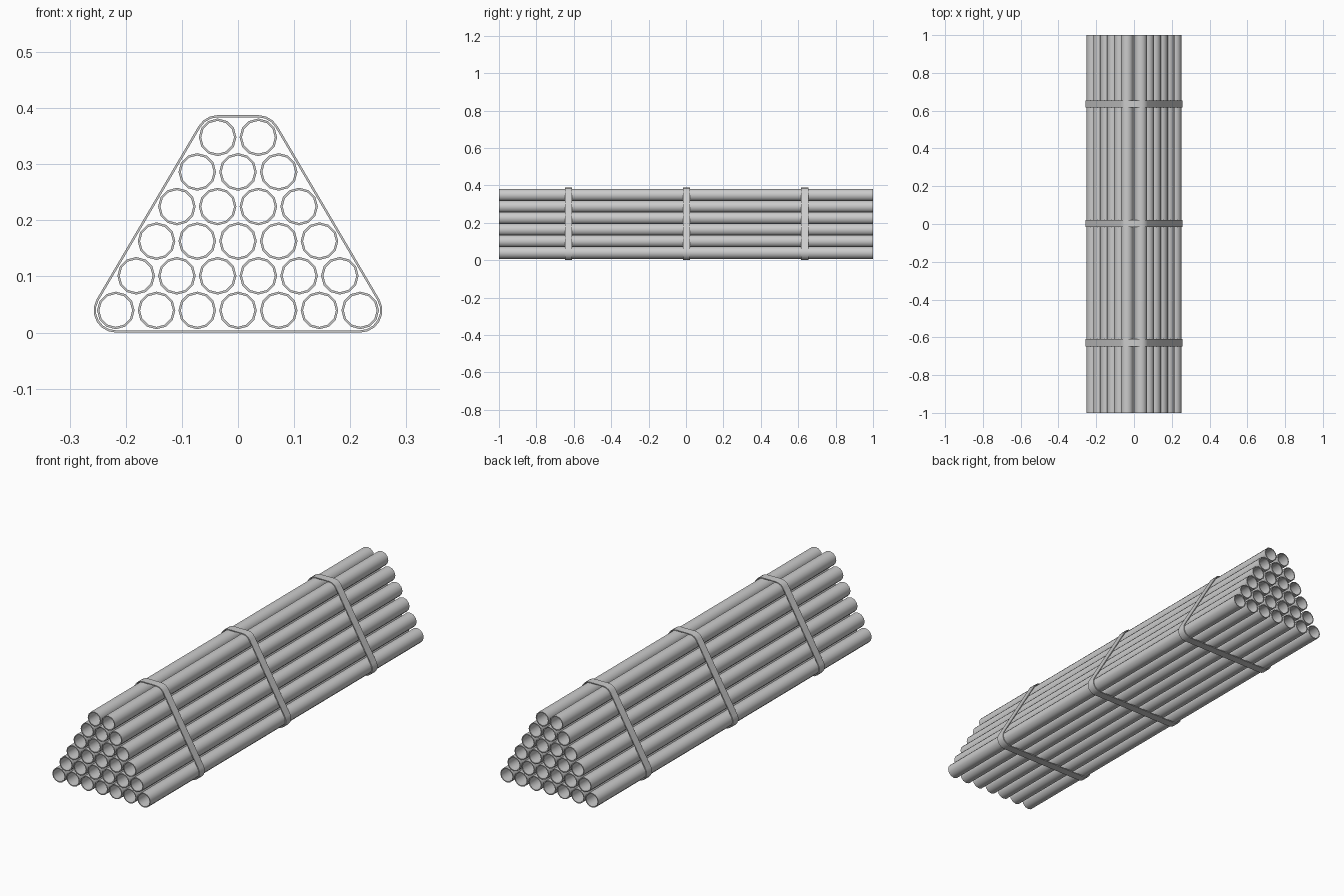
import bpy, bmesh
from math import sin, cos, pi, radians

if "Cube" in bpy.data.objects:
    bpy.data.objects.remove(bpy.data.objects["Cube"])

SPACING, ROW_H, BASE_Z = 0.0726, 0.0617, 0.041
ROWS = [7, 6, 5, 4, 3, 2]


def loop_tube(name, outer, inner, y0, y1):
    """Hollow ring/tube: matching outer and inner (x, z) loops extruded along y."""
    bm = bmesh.new()
    rings = [[bm.verts.new((x, y, z)) for x, z in pts]
             for pts, y in ((outer, y0), (outer, y1), (inner, y1), (inner, y0))]
    n = len(outer)
    for k in range(4):
        a, b = rings[k], rings[(k + 1) % 4]
        for i in range(n):
            j = (i + 1) % n
            bm.faces.new((a[i], a[j], b[j], b[i]))
    bmesh.ops.recalc_face_normals(bm, faces=bm.faces)
    me = bpy.data.meshes.new(name)
    bm.to_mesh(me)
    bm.free()
    ob = bpy.data.objects.new(name, me)
    bpy.context.collection.objects.link(ob)
    bpy.ops.object.select_all(action='DESELECT')
    ob.select_set(True)
    bpy.context.view_layer.objects.active = ob
    bpy.ops.object.shade_smooth_by_angle(angle=radians(40))
    return ob


def circle(r, n=12):
    return [(r * cos(2 * pi * i / n), r * sin(2 * pi * i / n)) for i in range(n)]


def strap_loop(r):
    """Rounded trapezoid wrapped around the four corner pipes."""
    top_z = BASE_Z + ROW_H * (len(ROWS) - 1)
    bx, tx = SPACING * (ROWS[0] - 1) / 2, SPACING * (ROWS[-1] - 1) / 2
    corners = [(bx, BASE_Z, -90, 30, 6), (tx, top_z, 30, 90, 3),
               (-tx, top_z, 90, 150, 3), (-bx, BASE_Z, 150, 270, 6)]
    pts = []
    for cx, cz, a0, a1, n in corners:
        for i in range(n + 1):
            a = radians(a0 + (a1 - a0) * i / n)
            pts.append((cx + r * cos(a), cz + r * sin(a)))
    return pts


# Stacked hollow pipes
pipe = loop_tube("pipe", circle(0.0335), circle(0.0293), -1, 1)
first = True
for row, count in enumerate(ROWS):
    for i in range(count):
        ob = pipe if first else pipe.copy()
        if not first:
            bpy.context.collection.objects.link(ob)
        first = False
        ob.name = f"pipe_{row + 1}_{i + 1}"
        ob.location = ((i - (count - 1) / 2) * SPACING, 0, BASE_Z + row * ROW_H)

# Three binding straps
for k, y in enumerate((-0.629, 0.003, 0.635)):
    loop_tube(f"strap_{k + 1}", strap_loop(0.0395), strap_loop(0.0355), y - 0.019, y + 0.019)

# Rest the straps exactly on the ground
for ob in bpy.context.collection.objects:
    ob.location.z -= BASE_Z - 0.0395
